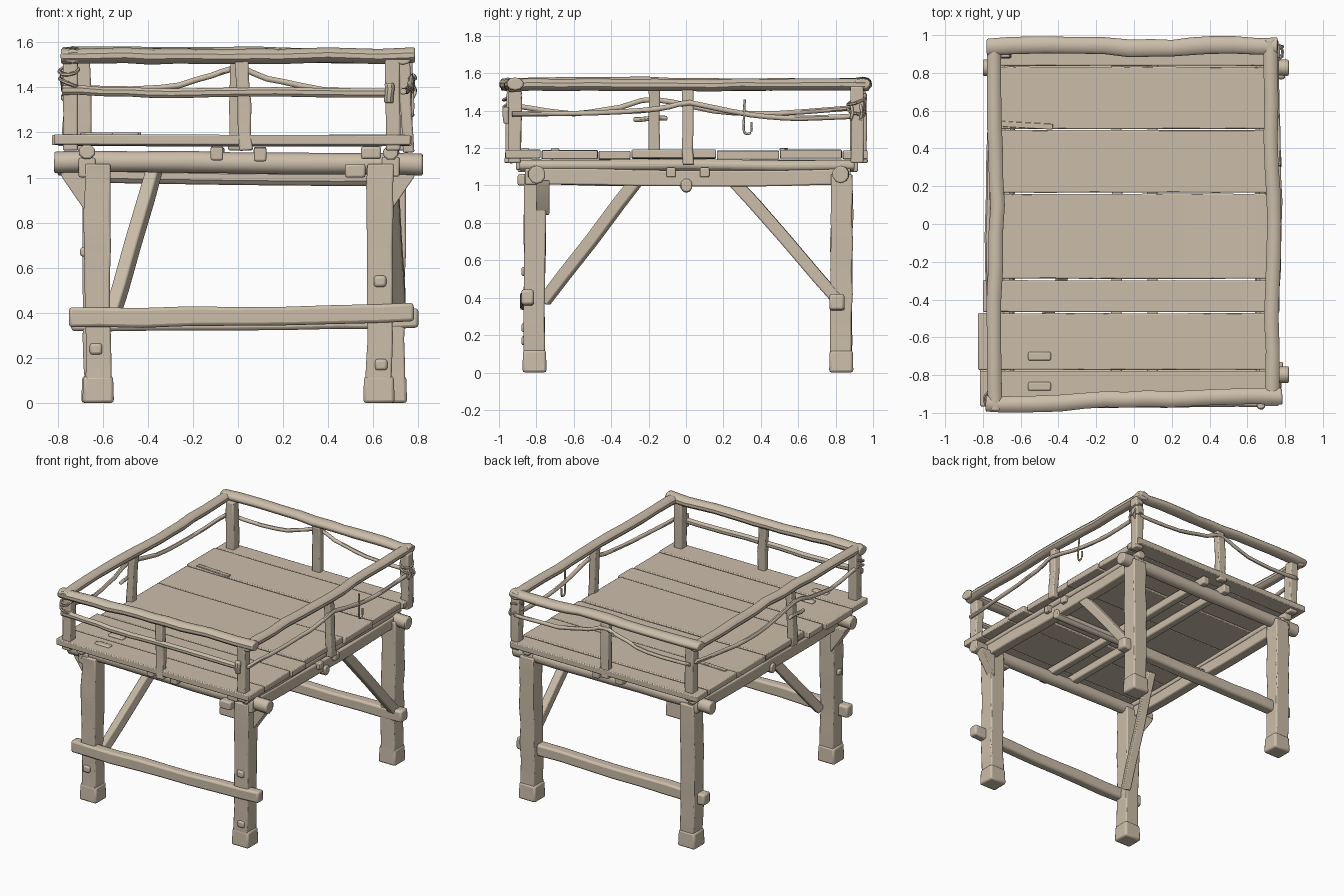
import bpy, bmesh, math, random
from mathutils import Vector
random.seed(7)

wood = bpy.data.materials.new("weathered wood")
wood.diffuse_color = (0.60, 0.51, 0.40, 1)


def finish(name, bm, bevel=0.0):
    bmesh.ops.recalc_face_normals(bm, faces=bm.faces)
    me = bpy.data.meshes.new(name)
    bm.to_mesh(me)
    bm.free()
    me.materials.append(wood)
    ob = bpy.data.objects.new(name, me)
    bpy.context.collection.objects.link(ob)
    if bevel:
        m = ob.modifiers.new("bevel", 'BEVEL')
        m.width, m.segments, m.limit_method, m.angle_limit = bevel, 2, 'ANGLE', math.radians(45)
    bpy.context.view_layer.objects.active = ob
    ob.select_set(True)
    bpy.ops.object.shade_smooth_by_angle(angle=math.radians(40))
    ob.select_set(False)
    return ob


def timber(name, pts, w, h, sides=4, steps=4, wob=0.004, bevel=0.008):
    """Wobbly beam (4 sides) or log (more sides) swept along points; w, h are full sizes."""
    P = [Vector(p) for p in pts]
    path = []
    for i in range(len(P) - 1):
        a, b, c, d = P[max(i - 1, 0)], P[i], P[i + 1], P[min(i + 2, len(P) - 1)]
        for k in range(steps):
            t = k / steps
            path.append(0.5 * (2 * b + (c - a) * t + (2 * a - 5 * b + 4 * c - d) * t ** 2
                               + (3 * b - a - 3 * c + d) * t ** 3))
    path.append(P[-1])
    bm = bmesh.new()
    rings = []
    f = math.sqrt(2) if sides == 4 else 1
    for i, p in enumerate(path):
        t = (path[min(i + 1, len(path) - 1)] - path[max(i - 1, 0)]).normalized()
        ref = Vector((0, 1, 0)) if abs(t.z) > 0.9 else Vector((0, 0, 1))
        s = t.cross(ref).normalized()
        u = s.cross(t)
        p = p + s * random.uniform(-wob, wob) + u * random.uniform(-wob, wob)
        k = 1 + random.uniform(-wob, wob) * 10
        rings.append([bm.verts.new(p + f * k / 2 * (s * w * math.cos(a) + u * h * math.sin(a)))
                      for a in [(j + 0.5) * math.tau / sides for j in range(sides)]])
    for r, q in zip(rings, rings[1:]):
        for j in range(sides):
            bm.faces.new((r[j], r[(j + 1) % sides], q[(j + 1) % sides], q[j]))
    bm.faces.new(rings[0])
    bm.faces.new(rings[-1])
    return finish(name, bm, bevel)


def block(name, c, size, bevel=0.01, top=1.0):
    bm = bmesh.new()
    bmesh.ops.create_cube(bm, size=1)
    for v in bm.verts:
        k = top if v.co.z > 0 else 1
        v.co = Vector(c) + Vector((v.co.x * size[0] * k, v.co.y * size[1] * k, v.co.z * size[2]))
    return finish(name, bm, bevel)


# Legs with block feet
legs = {"front_left": (-0.625, -0.81), "front_right": (0.63, -0.81),
        "back_left": (-0.63, 0.83), "back_right": (0.685, 0.83)}
for n, (x, y) in legs.items():
    s = 1 if x > 0 else -1
    timber(n + "_leg", [(x - .005 * s, y, 0.08), (x, y, 0.55), (x, y + .005, 1.06)], 0.115, 0.115)
    block(n + "_foot", (x - .005 * s, y, 0.06), (0.14, 0.13, 0.12), 0.014, 0.94)

# Stretchers between the legs
timber("front_stretcher", [(-.75, -.85, .38), (0, -.85, .385), (.78, -.85, .405)], .07, .085, bevel=.014)
timber("back_stretcher", [(-.74, .81, .36), (0, .81, .365), (.80, .81, .375)], .08, .085, bevel=.014)

# Diagonal braces
timber("left_brace", [(-.56, -.76, .38), (-.37, -.25, 1.04)], .06, .065, wob=.003)
timber("right_brace", [(.715, .82, .38), (.68, .25, 1.03)], .06, .065, wob=.003)

# Triangular gussets beside the front legs
for s in (-1, 1):
    bm = bmesh.new()
    v = [bm.verts.new((s * x, -.80, z)) for x, z in ((.67, .84), (.67, 1.03), (.79, 1.03), (.78, 1.0))]
    g = bmesh.ops.extrude_face_region(bm, geom=[bm.faces.new(v)])["geom"]
    bmesh.ops.translate(bm, verts=[e for e in g if isinstance(e, bmesh.types.BMVert)], vec=(0, .07, 0))
    finish("gusset", bm, .005)

# Cross logs and beams under the deck
timber("front_cross_log", [(-.815, -.80, 1.07), (0, -.80, 1.065), (.82, -.80, 1.06)], .09, .095, 10)
timber("back_cross_log", [(-.80, .83, 1.06), (0, .83, 1.06), (.82, .83, 1.06)], .09, .095, 10)
timber("middle_cross_beam", [(-.72, 0, 1.01), (.73, 0, 1.0)], .065, .075, 8)
for x in (-.67, .68):
    timber("side_beam", [(x, -.86, 1.045), (x, 0, 1.04), (x, .88, 1.045)], .075, .085)
    timber("side_joist", [(x, -.89, 1.11), (x, .9, 1.105)], .075, .065, 8)
for x in (-.09, .10):
    timber("centre_joist", [(x, -.90, 1.105), (x, .92, 1.105)], .055, .06)
block("right_joist_end", (.52, -.85, 1.03), (.09, .10, .06))
block("right_joist_cap", (.59, -.86, 1.11), (.09, .10, .055))
for y, z in ((-.08, 1.07), (.1, 1.07)):
    block("beam_peg", (.72, y, z), (.05, .05, .05), .006)

# Deck planks: y start, y end, left end, right end, height
planks = [(-.965, -.778, -.815, .765, 1.17), (-.772, -.472, -.825, .76, 1.166), (-.466, -.298, -.80, .77, 1.163),
          (-.29, .16, -.765, .745, 1.168), (.166, .497, -.77, .76, 1.164),
          (.503, .832, -.775, .75, 1.169), (.838, .97, -.77, .765, 1.165)]
for a, b, x0, x1, z in planks:
    y = (a + b) / 2
    timber("deck_plank", [(x0, y, z), (0, y, z - .003), (x1, y, z + random.uniform(-.003, .003))],
           b - a, .045, wob=.0008, bevel=.006)

# Raised pegs on the planks and a splinter lying along a seam
for y in (-.70, -.86):
    block("plank_peg", (-.5, y, 1.19), (.12, .045, .02), .008)
timber("plank_splinter", [(-.7, .53, 1.192), (-.43, .515, 1.192)], .03, .014, wob=.0005, bevel=.003)

# Corner posts and middle posts
for x, y in ((-.745, -.915), (-.685, .915), (.685, -.915), (.74, .915)):
    timber("corner_post", [(x, y, 1.12), (x, y, 1.53)], .065, .07, steps=3)
timber("front_middle_post", [(.035, -.945, 1.12), (.015, -.935, 1.52)], .06, .05)
timber("back_middle_post", [(-.01, .945, 1.12), (0, .935, 1.52)], .065, .05)
timber("right_middle_post", [(.755, .01, 1.11), (.735, .01, 1.53)], .05, .06)
timber("left_middle_post", [(-.755, -.17, 1.13), (-.735, -.17, 1.53)], .05, .06)

# Top rails as crooked logs
timber("front_rail", [(-.785, -.95, 1.54), (-.5, -.955, 1.54), (-.15, -.93, 1.535), (.2, -.925, 1.54),
                      (.785, -.91, 1.54)], .09, .068, 10, 3)
timber("back_rail", [(-.78, .94, 1.545), (-.3, .945, 1.55), (.1, .93, 1.55), (.4, .945, 1.54),
                     (.76, .94, 1.54)], .095, .062, 10, 3)
timber("left_rail", [(-.735, -.99, 1.535), (-.74, -.4, 1.55), (-.725, .1, 1.54), (-.74, .5, 1.54),
                     (-.74, .97, 1.54)], .08, .065, 10, 3)
timber("right_rail", [(.735, -.95, 1.535), (.73, -.5, 1.54), (.74, 0, 1.535), (.725, .45, 1.54),
                      (.725, .98, 1.535)], .08, .065, 10, 3)

# Thin branch rails below
timber("front_branch", [(-.78, -.945, 1.39), (-.38, -.95, 1.375), (0, -.955, 1.38), (.68, -.95, 1.375)],
       .04, .045, 8, 4, .003, .004)
timber("back_branch", [(-.7, .95, 1.40), (-.35, .95, 1.395), (-.12, .95, 1.45), (0, .955, 1.485),
                       (.13, .95, 1.44), (.38, .95, 1.39), (.74, .95, 1.38)], .028, .028, 8, 3, .003, .004)
timber("left_branch", [(-.765, -.95, 1.43), (-.76, -.6, 1.385), (-.77, -.35, 1.42), (-.775, -.17, 1.46),
                       (-.77, .15, 1.40), (-.76, .5, 1.385), (-.73, .93, 1.42)], .03, .03, 8, 3, .003, .004)
timber("right_branch", [(.73, -.93, 1.38), (.75, -.5, 1.385), (.765, -.15, 1.41), (.77, .02, 1.44),
                        (.765, .35, 1.375), (.755, .6, 1.36), (.755, .95, 1.375)], .03, .03, 8, 3, .003, .004)
timber("front_branch_end", [(.67, -.96, 1.33), (.67, -.96, 1.42)], .045, .04, 8, 3)

# Small twigs and a hook
timber("hook_twig", [(.77, .315, 1.46), (.775, .31, 1.36), (.775, .31, 1.29), (.775, .33, 1.275),
                     (.775, .35, 1.29), (.775, .35, 1.34)], .014, .014, 6, 3, .001, .002)
timber("left_twig", [(-.77, -.28, 1.355), (-.775, -.1, 1.36)], .03, .03, 6)

# Vine lashings round the corners
for x, y, z in ((-.75, -.93, 1.42), (.745, .91, 1.40), (.745, .91, 1.45), (-.75, -.93, 1.475)):
    ring = [(x + .042 * math.cos(a), y + .045 * math.sin(a), z + .018 * math.sin(a + z * 30))
            for a in [i * math.tau / 10 for i in range(11)]]
    timber("vine_lashing", ring, .016, .016, 6, 2, .001, 0)
for dy in (-.02, .03):
    timber("vine_end", [(.76, .9 + dy, 1.44), (.785, .91 + dy, 1.39), (.775, .9 + dy, 1.35)],
           .018, .018, 6, 3, .001, .003)

# Knots on the legs
for x, z in ((.63, .54), (-.63, .24), (.635, .17)):
    block("leg_knot", (x, -.865, z), (.055, .03, .05), .012)
block("leg_knot", (-.685, -.81, .67), (.03, .045, .04), .01)
